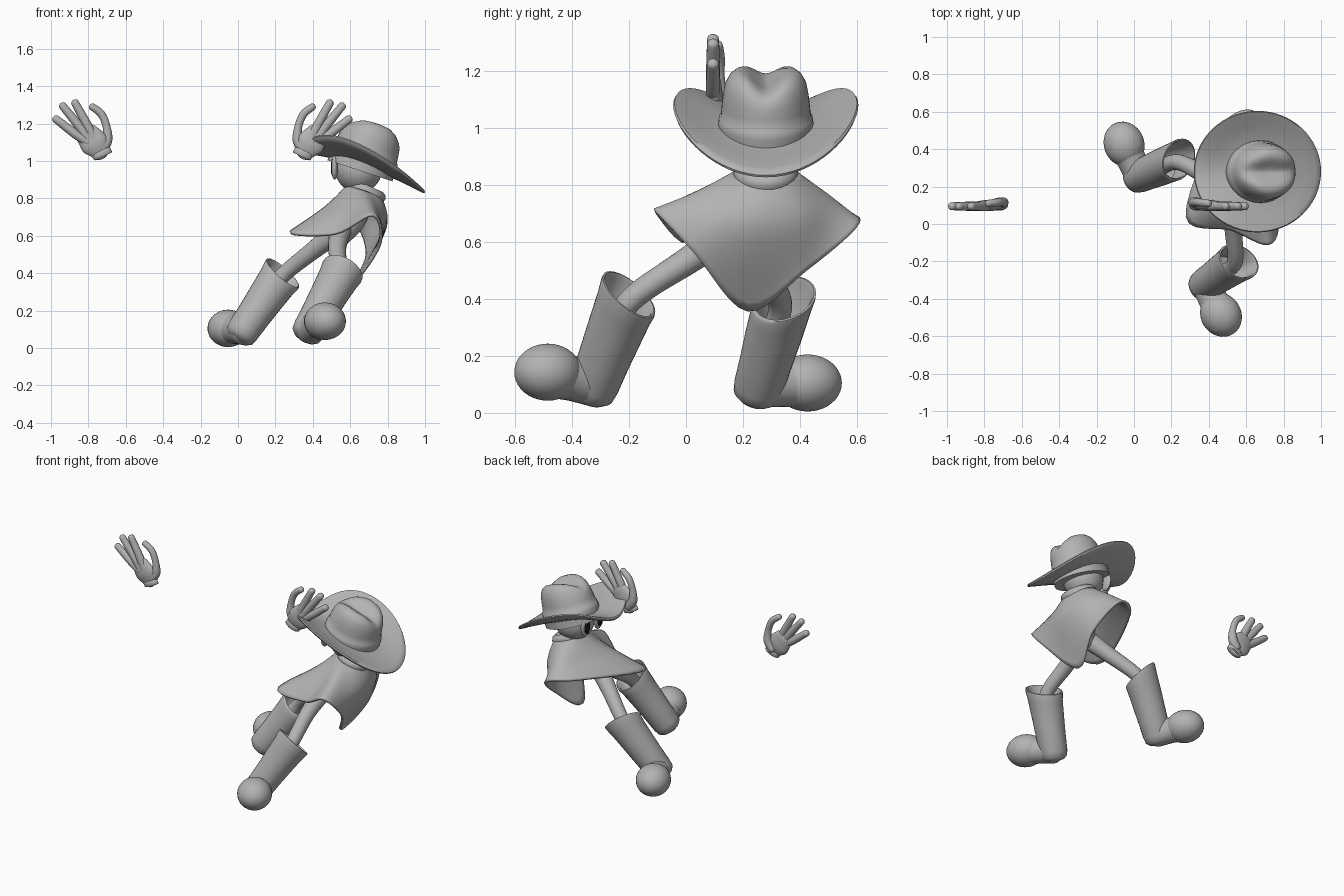
import bpy, bmesh, math
from mathutils import Vector as V, Matrix

if "Cube" in bpy.data.objects:
    bpy.data.objects.remove(bpy.data.objects["Cube"])


def material(name, c):
    m = bpy.data.materials.new(name)
    m.use_nodes = True
    m.diffuse_color = (*c, 1)
    m.node_tree.nodes["Principled BSDF"].inputs["Base Color"].default_value = (*c, 1)
    return m


GREY = material("plain grey", (0.45, 0.45, 0.45))
BLACK = material("eye black", (0.01, 0.01, 0.01))


def finish(name, bm, mat=GREY, angle=50):
    bmesh.ops.recalc_face_normals(bm, faces=bm.faces)
    me = bpy.data.meshes.new(name)
    bm.to_mesh(me)
    bm.free()
    ob = bpy.data.objects.new(name, me)
    bpy.context.collection.objects.link(ob)
    me.materials.append(mat)
    bpy.ops.object.select_all(action='DESELECT')
    ob.select_set(True)
    bpy.context.view_layer.objects.active = ob
    bpy.ops.object.shade_smooth_by_angle(angle=math.radians(angle))
    return ob


def loft(name, rings, caps=True):
    bm = bmesh.new()
    rows = [[bm.verts.new(p) for p in r] for r in rings]
    n = len(rows[0])
    for a, b in zip(rows, rows[1:]):
        for i in range(n):
            j = (i + 1) % n
            bm.faces.new((a[i], a[j], b[j], b[i]))
    if caps:
        bm.faces.new(rows[0])
        bm.faces.new(rows[-1])
    return finish(name, bm)


def spline(pts, steps, closed=False):
    """Smooth curve through the points."""
    n, out = len(pts), []
    get = (lambda i: pts[i % n]) if closed else (lambda i: pts[max(0, min(n - 1, i))])
    for i in range(n if closed else n - 1):
        a, b, c, d = (get(i + k) for k in (-1, 0, 1, 2))
        for s in range(steps):
            t = s / steps
            out.append(0.5 * (2 * b + (c - a) * t + (2 * a - 5 * b + 4 * c - d) * t * t
                              + (3 * b - a - 3 * c + d) * t ** 3))
    if not closed:
        out.append(pts[-1])
    return out


def circle(center, axis, r, flat=1.0, n=24):
    u = V((0, 1, 0)).cross(axis).normalized()
    v = axis.cross(u).normalized() * flat
    return [center + r * (math.cos(a) * u + math.sin(a) * v)
            for a in (2 * math.pi * i / n for i in range(n))]


def tube(name, pts, radii, flat=1.0):
    """Round-ended limb along a smooth path."""
    path = spline([V(p) for p in pts], 6)
    rad = spline([float(r) for r in radii], 6)
    dirs = [(path[min(i + 1, len(path) - 1)] - path[max(i - 1, 0)]).normalized()
            for i in range(len(path))]
    rings = [circle(p, d, r, flat) for p, d, r in zip(path, dirs, rad)]

    def dome(p, d, r, sign):
        return [circle(p + sign * d * r * 0.8 * math.sin(t), d, r * math.cos(t), flat)
                for t in (0.4, 0.8, 1.2, 1.5)]
    start = dome(path[0], dirs[0], rad[0], -1)[::-1]
    return loft(name, start + rings + dome(path[-1], dirs[-1], rad[-1], 1))


def ellipsoid(name, center, radii, rot=Matrix(), mat=GREY):
    bm = bmesh.new()
    bmesh.ops.create_uvsphere(bm, u_segments=32, v_segments=20, radius=1)
    bm.transform(Matrix.Translation(center) @ rot @ Matrix.Diagonal((*radii, 1)))
    return finish(name, bm, mat)


# Boots: hollow shaft with a slanted rim, foot bridge and bulbous toe
SHAFT = [(-.1, .03), (-.08, .06), (-.03, .082), (.06, .088), (.3, .092), (.6, .1), (.85, .108),
         (.97, .116), (1, .115), (1.005, .108), (.97, .1), (.6, .088), (.5, .03)]


def boot(side, top, bottom, toe, rim_normal):
    top, bottom, toe = V(top), V(bottom), V(toe)
    axis = top - bottom
    rim = V(rim_normal).normalized()
    loft(side + "_boot_shaft",
         [circle(bottom + axis * t, axis.normalized().lerp(rim, max(0, t) ** 2).normalized(),
                 r, n=32) for t, r in SHAFT])
    heel = bottom + axis * 0.06
    tube(side + "_boot_foot", [heel, heel.lerp(toe, .5), toe], [.078, .079, .092])
    d = toe - bottom
    turn = Matrix.Rotation(math.atan2(d.y, d.x), 4, 'Z')
    ellipsoid(side + "_boot_toe", toe, (.122, .108, .1), turn)


boot("right", (.56, -.2, .415), (.37, -.33, .08), (.465, -.485, .143), (.4, .6, .7))
boot("left", (.24, .345, .4), (.015, .25, .075), (-.053, .427, .105), (.65, -.25, .72))

# Legs and body
tube("right_leg", [(.55, .17, .64), (.53, 0, .53), (.54, -.2, .39), (.47, -.26, .25)],
     [.06, .048, .042, .04])
tube("left_leg", [(.53, .18, .62), (.4, .25, .52), (.24, .33, .39), (.14, .3, .27)],
     [.06, .048, .042, .04])
tube("torso", [(.545, .18, .6), (.61, .23, .7), (.67, .28, .83)], [.06, .08, .06])

# Poncho: neck ring, shoulder ring and four-cornered hem, starting at the back
neck = [(.675 + .09 * math.cos(k * math.pi / 4), .28 + .11 * math.sin(k * math.pi / 4),
         .835 - .03 * math.cos(k * math.pi / 4)) for k in range(8)]
shoulder = [(.785, .26, .64), (.745, .42, .68), (.62, .51, .75), (.52, .4, .745),
            (.47, .17, .75), (.6, .06, .735), (.7, .04, .77), (.775, .12, .69)]
hem = [(.63, .215, .36), (.69, .42, .5), (.63, .605, .66), (.45, .5, .68),
       (.28, .04, .615), (.52, -.03, .61), (.72, -.11, .71), (.76, .03, .56)]
columns = [spline([V(p) for p in c], 6)
           for c in zip(*(spline([V(p) for p in r], 6, True) for r in (neck, shoulder, hem)))]
poncho = loft("poncho", list(zip(*columns)), caps=False)
solid = poncho.modifiers.new("cloth thickness", 'SOLIDIFY')
solid.thickness, solid.offset = .016, 0

# Neckerchief
collar_axis = V((.42, 0, .9)).normalized()
loft("neckerchief", [circle(V((.685, .28, .842)) + collar_axis * h, collar_axis, r)
                     for h, r in ((-.05, .085), (-.03, .106), (0, .113), (.02, .104),
                                  (.03, .085), (.02, .07))])

# Head and eyes
ellipsoid("head", (.645, .28, .955), (.125, .125, .125))
for side, y in (("left", .205), ("right", .345)):
    ellipsoid(side + "_eye", (.517, y, .965), (.018, .045, .065))
    ellipsoid(side + "_pupil", (.505, y, .965), (.009, .03, .045), mat=BLACK)


# Hat brim: tilted disc with raised sides and a dipped front
def brim_point(a, r, dz):
    c, s = math.cos(a), math.sin(a)
    lift = .01 - .052 * c + .085 * s * s - .1 * max(0, -c) ** 4
    return V((.66 + .34 * r * c, .28 + .325 * r * s, .985 - .109 * r * c + lift * r ** 2 + dz))


brim = [(.2, -.013), (.5, -.013), (.75, -.013), (.92, -.013), (.985, -.01), (1, 0),
        (.985, .01), (.92, .013), (.75, .013), (.5, .014), (.4, .02)]
loft("hat_brim", [[brim_point(2 * math.pi * i / 64, r, dz) for i in range(64)]
                  for r, dz in brim])


# Hat crown: band at the base, lengthwise dent on top
TILT = Matrix.Rotation(math.radians(18), 3, 'Y')


def crown_point(a, h, s):
    u, v = .174 * s * math.cos(a), .158 * s * math.sin(a)
    v *= 1 - .35 * max(0, -math.cos(a)) ** 2 * max(0, h - .08) / .15
    dent = .05 * math.exp(-(v / .055) ** 2) * max(0, h - .12) / .1
    return V((.668, .28, .995)) + TILT @ V((u, v, h - dent))


crown = [(-.05, 1.05), (0, 1.05), (.02, 1.06), (.045, 1.04), (.052, 1), (.09, .98), (.13, .95),
         (.17, .9), (.2, .8), (.218, .67), (.225, .5), (.225, .35), (.222, .2), (.22, .05)]
loft("hat_crown", [[crown_point(2 * math.pi * i / 48, h, s) for i in range(48)]
                   for h, s in crown])

# Floating gloved hands, mirrored about one plane
FINGERS = {"outer": ((-.80, 1.10), (-.87, 1.145), (-.975, 1.225)),
           "middle": ((-.79, 1.10), (-.845, 1.18), (-.938, 1.295)),
           "inner": ((-.77, 1.11), (-.80, 1.18), (-.872, 1.312))}
for side, s in (("right", 1), ("left", -1)):
    def at(x, z, y=.1):
        return V((-.19 + s * (x + .19), y, z))
    tube(side + "_palm", [at(-.738, 1.05), at(-.765, 1.09), at(-.8, 1.135)],
         [.052, .075, .066], flat=.4)
    cuff_axis = V((-.42 * s, 0, .9)).normalized()
    loft(side + "_cuff", [circle(at(-.72, 1.024) + cuff_axis * h, cuff_axis, r, .55)
                          for h, r in ((0, .048), (.004, .053), (.028, .052), (.034, .046))])
    for f, pts in FINGERS.items():
        tube(f"{side}_{f}_finger", [at(x, z, .095) for x, z in pts], [.024, .025, .021])
    tube(side + "_thumb", [at(-.73, 1.06, .11), at(-.7, 1.11, .115), at(-.702, 1.18, .115),
                           at(-.73, 1.25, .115), at(-.78, 1.29, .11)],
         [.03, .028, .021, .021, .019])
